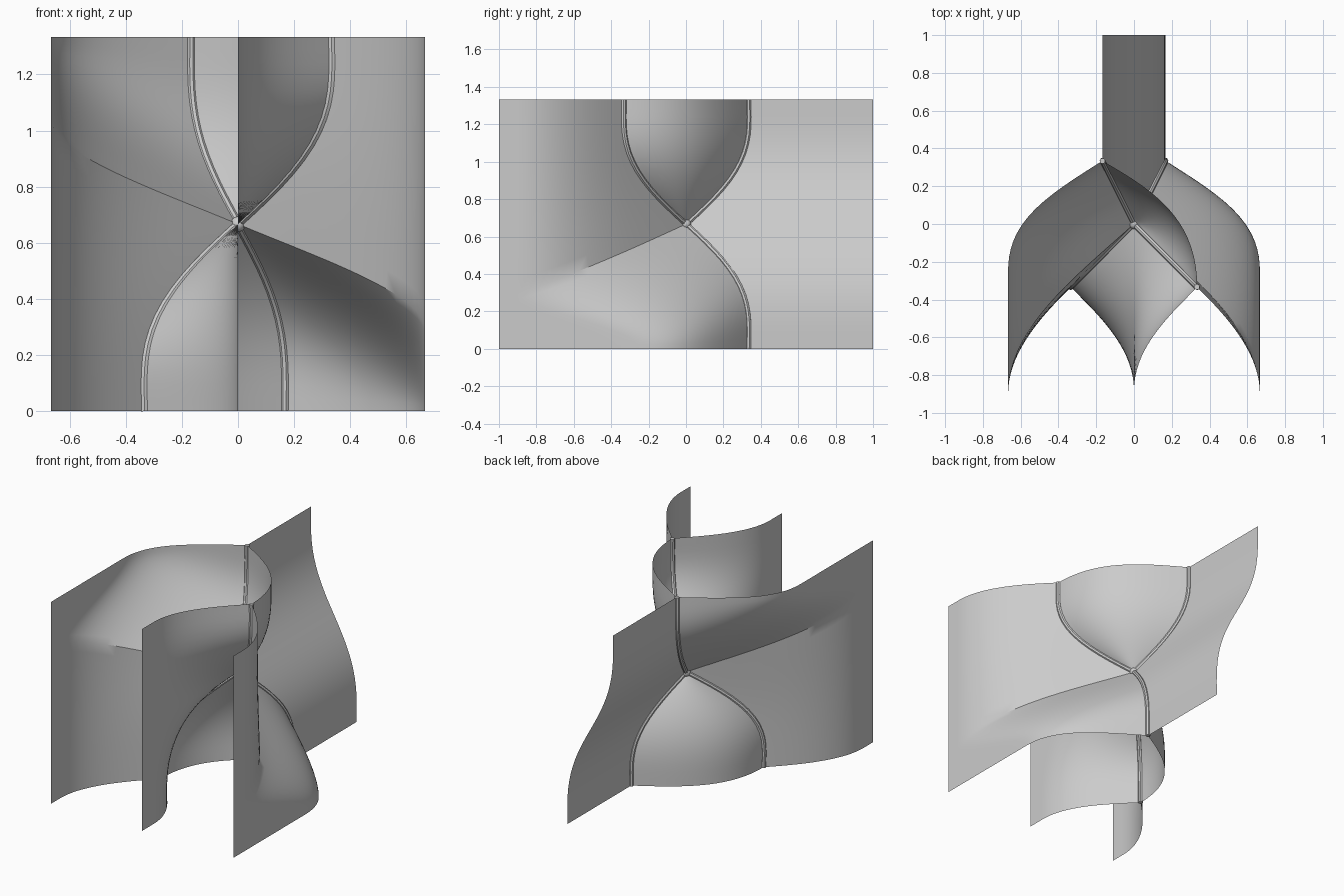
import bpy
import bmesh
from mathutils import Vector

cube = bpy.data.objects.get("Cube")
if cube:
    bpy.data.objects.remove(cube, do_unlink=True)

HALF = 2 / 3          # half of the height, also the half width
ROWS, COLS = 14, 24
SPLIT = 0.75          # share of a level curve that bends, the rest is straight

grey = bpy.data.materials.new("light grey")
grey.use_nodes = True
colour = (0.6, 0.6, 0.6, 1)
grey.diffuse_color = colour
grey.node_tree.nodes["Principled BSDF"].inputs["Base Color"].default_value = colour


def finish(name, mesh):
    mesh.materials.clear()
    mesh.materials.append(grey)
    obj = bpy.data.objects.new(name, mesh)
    bpy.context.collection.objects.link(obj)
    bpy.ops.object.select_all(action='DESELECT')
    obj.select_set(True)
    bpy.context.view_layer.objects.active = obj
    bpy.ops.object.shade_smooth_by_angle(angle=0.6)


def flare(t):
    """How far a seam has spread: straight from the centre, upright at the end."""
    return 2.2 * t - 2.6 * t**3 + 1.4 * t**4


def level(points, s):
    """Cubic curve through four points, then a straight run to the fifth."""
    a, b, c, d, end = (Vector(p) for p in points)
    if s > SPLIT:
        return d.lerp(end, (s - SPLIT) / (1 - SPLIT))
    s /= SPLIT
    r = 1 - s
    return a * r**3 + b * 3 * r * r * s + c * 3 * r * s * s + d * s**3


def line(a, b):
    a, b = Vector(a), Vector(b)
    return [a.lerp(b, share) for share in (0, SPLIT / 3, SPLIT * 2 / 3, SPLIT, 1)]


def mirror_x(points):
    return [(-p[0], p[1]) for p in points]


def sheet(name, top, middle, bottom, rise=0.0, soft=0.0, turn=False):
    """Sweep level curves from bottom through middle to top."""
    bm = bmesh.new()
    grid = []
    sign = -1 if turn else 1
    for i in range(-ROWS if bottom else 0, ROWS + 1):
        t = abs(i) / ROWS
        end = top if i >= 0 else bottom
        row = []
        for j in range(COLS + 1):
            s = j / COLS
            k = soft * min(1, s / SPLIT)
            g = (1 - k) * flare(t) + k * t * t * (3 - 2 * t)
            p = level(middle, s).lerp(level(end, s), g)
            zm = rise * s
            z = zm + ((HALF if i >= 0 else -HALF) - zm) * t
            row.append(bm.verts.new((sign * p.x, p.y, HALF + sign * z)))
        grid.append(row)
    for lower, upper in zip(grid, grid[1:]):
        for j in range(COLS):
            bm.faces.new((lower[j], lower[j + 1], upper[j + 1], upper[j]))
    bmesh.ops.remove_doubles(bm, verts=bm.verts, dist=0.0005)
    bmesh.ops.recalc_face_normals(bm, faces=bm.faces)
    mesh = bpy.data.meshes.new(name)
    bm.to_mesh(mesh)
    bm.free()
    finish(name, mesh)


# Where the seams meet the top edge; the lower half is the upper turned over
BACK_SEAM = (-HALF / 4, HALF / 2)
FRONT_SEAM = (HALF / 2, -HALF / 2)
CENTRE = (0, 0)

# Back sheet, an S in profile
back_top = line(BACK_SEAM, (BACK_SEAM[0], 1))
sheet("back_sheet", back_top, line(CENTRE, (0, 1)), mirror_x(back_top))

# Front middle sheet, twisting from one side to the other
mid_top = [FRONT_SEAM, (0.2, -0.47), (0, -0.65), (0, -0.88), (0, -1)]
sheet("front_middle_sheet", mid_top, line(CENTRE, (0, -1)), mirror_x(mid_top))

# Outer sheets and the small bridging sheets, one of each turned over
corner = (-HALF, -1)
side_top = [BACK_SEAM, (-0.5, 0.13), (-HALF, 0), (-HALF, -0.25), corner]
side_middle = [CENTRE, (-0.3, -0.27), (-HALF, -0.55), (-HALF, -0.9), corner]
side_bottom = [(-HALF / 2, -HALF / 2), (-0.47, -0.47), (-HALF, -0.67),
               (-HALF, -0.9), corner]
bridge_top = [BACK_SEAM, (0.1, 0.18), (HALF / 2, 0.03), FRONT_SEAM, FRONT_SEAM]
for side, bridge, turn in (("right", "upper", False), ("left", "lower", True)):
    sheet(side + "_side_sheet", side_top, side_middle, side_bottom,
          rise=0.5, soft=0.8, turn=turn)
    sheet(bridge + "_bridge_sheet", bridge_top, [CENTRE] * 5, None, turn=turn)


# Seam tubes
def seam(name, end, sign):
    curve = bpy.data.curves.new(name, 'CURVE')
    curve.dimensions = '3D'
    curve.bevel_depth = 0.015
    curve.bevel_resolution = 2
    curve.use_fill_caps = True
    spline = curve.splines.new('POLY')
    spline.points.add(ROWS)
    for i, point in enumerate(spline.points):
        t = i / ROWS
        f = flare(t)
        point.co = (sign * end[0] * f, end[1] * f, HALF + sign * HALF * t, 1)
    path = bpy.data.objects.new(name + "_path", curve)
    mesh = bpy.data.meshes.new_from_object(path)
    bpy.data.objects.remove(path)
    finish(name, mesh)


for label, sign in (("upper", 1), ("lower", -1)):
    seam(label + "_back_seam", BACK_SEAM, sign)
    seam(label + "_front_seam", FRONT_SEAM, sign)

# Ball where the seams meet
bm = bmesh.new()
bmesh.ops.create_uvsphere(bm, u_segments=16, v_segments=10, radius=0.027)
bmesh.ops.translate(bm, verts=bm.verts, vec=(0, 0, HALF))
ball = bpy.data.meshes.new("centre_ball")
bm.to_mesh(ball)
bm.free()
finish("centre_ball", ball)
